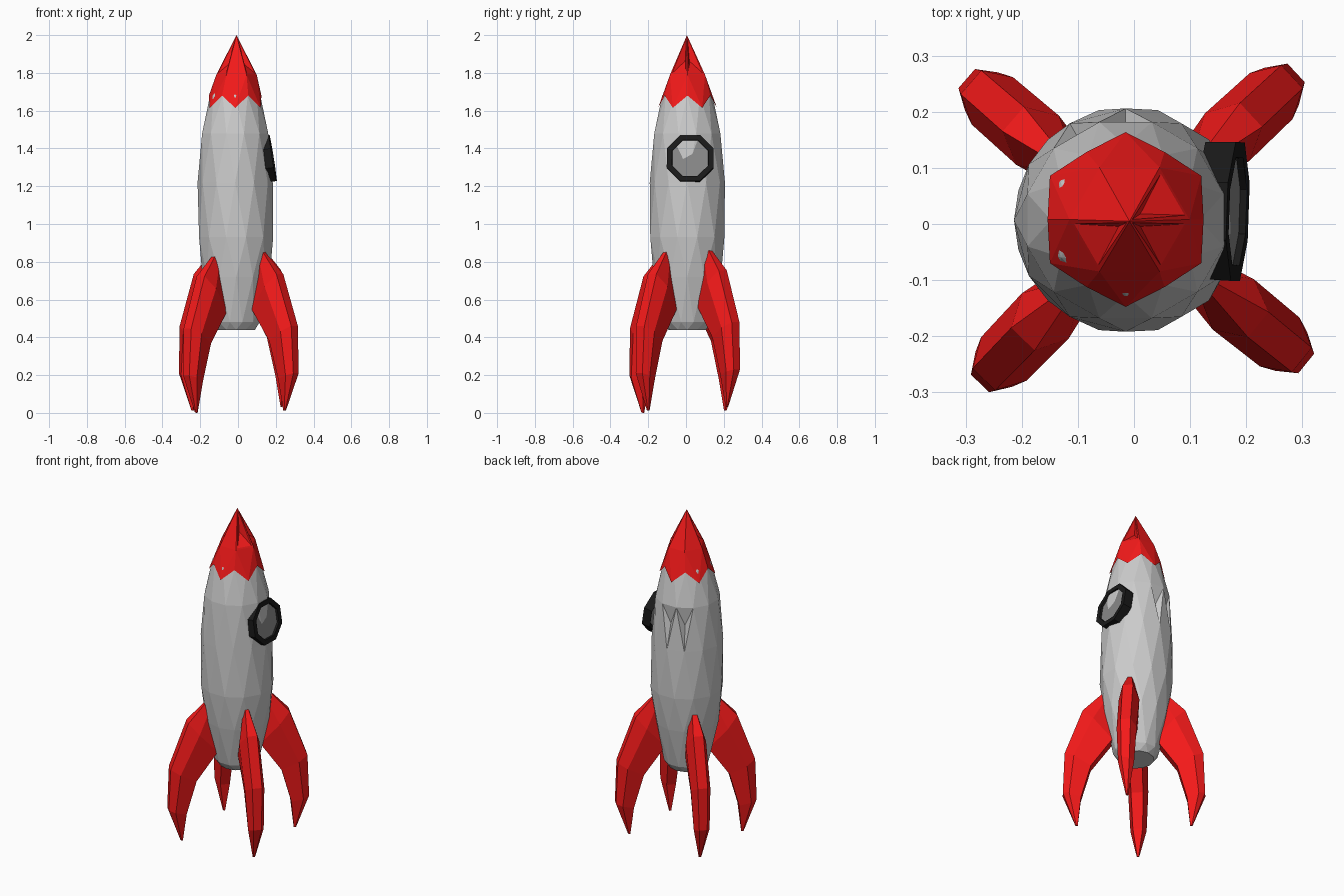
import bpy, bmesh, math
from mathutils import Vector, Matrix

if "Cube" in bpy.data.objects:
    bpy.data.objects.remove(bpy.data.objects["Cube"])


def paint(name, r, g, b):
    mat = bpy.data.materials.new(name)
    mat.diffuse_color = (r, g, b, 1)
    mat.use_nodes = True
    mat.node_tree.nodes["Principled BSDF"].inputs["Base Color"].default_value = mat.diffuse_color
    return mat


red = paint("red paint", 0.9, 0.01, 0.01)
black = paint("black rim", 0.01, 0.01, 0.01)
glass_grey = paint("glass grey", 0.25, 0.25, 0.25)


def finish(bm, name, mat=None):
    bmesh.ops.recalc_face_normals(bm, faces=bm.faces)
    mesh = bpy.data.meshes.new(name)
    bm.to_mesh(mesh)
    bm.free()
    obj = bpy.data.objects.new(name, mesh)
    bpy.context.collection.objects.link(obj)
    if mat:
        mesh.materials.append(mat)
    return obj


def ring(bm, cx, cy, z, r, n, turn=0.0):
    return [bm.verts.new((cx + r * math.cos(math.tau * (i + turn) / n),
                          cy + r * math.sin(math.tau * (i + turn) / n), z)) for i in range(n)]


# Hull: faceted rings, each turned half a step from the last
N = 12
profile = [(0.44, 0.10), (0.48, 0.128), (0.72, 0.178), (0.93, 0.203), (1.22, 0.199),
           (1.48, 0.181), (1.68, 0.133), (1.73, 0.10)]
bm = bmesh.new()
rings = [ring(bm, -0.01 - 0.005 * (z > 1), 0.007, z, r, N, 0.5 * (k % 2))
         for k, (z, r) in enumerate(profile)]
bm.faces.new(rings[0])
bm.faces.new(rings[-1])
for k, (a, b) in enumerate(zip(rings, rings[1:])):
    s = k % 2
    for i in range(N):
        j = (i + 1) % N
        if s == 0:
            bm.faces.new((a[i], a[j], b[i]))
            bm.faces.new((a[j], b[j], b[i]))
        else:
            bm.faces.new((a[i], a[j], b[j]))
            bm.faces.new((a[i], b[j], b[i]))
bmesh.ops.recalc_face_normals(bm, faces=bm.faces)
# Shallow dents on the rear of the hull
dents = []
for f in bm.faces:
    c = f.calc_center_median()
    if 1.22 < c.z < 1.48 and 85 < math.degrees(math.atan2(c.y, c.x)) < 125 and len(f.verts) == 3 \
            and c.z > 1.35:
        dents.append(f)
bmesh.ops.poke(bm, faces=dents, offset=-0.025)
finish(bm, "hull")

# Nose cone: six-sided tip, jagged lower edge, three hollowed facets
bm = bmesh.new()
tip = bm.verts.new((-0.008, 0.005, 2.0))
hexa = ring(bm, -0.008, 0.008, 1.79, 0.107, 6)
skirt = ring(bm, -0.015, 0.008, 1.68, 0.139, N)
for i, v in enumerate(skirt):
    if i % 2:
        v.co = Vector((-0.015, 0.008, 1.615)) + (v.co - Vector((-0.015, 0.008, 1.68))) * 1.12
hollow = []
for i in range(6):
    j = (i + 1) % 6
    f = bm.faces.new((tip, hexa[i], hexa[j]))
    if i in (0, 3, 5):
        hollow.append(f)
    bm.faces.new((hexa[i], skirt[2 * i], skirt[2 * i + 1]))
    bm.faces.new((hexa[i], skirt[2 * i + 1], hexa[j]))
    bm.faces.new((hexa[j], skirt[2 * i + 1], skirt[2 * j]))
bmesh.ops.recalc_face_normals(bm, faces=bm.faces)
bmesh.ops.inset_individual(bm, faces=hollow, thickness=0.014)
bmesh.ops.poke(bm, faces=hollow, offset=-0.035)
finish(bm, "nose_cone", red)

# Fins: curved faceted blades lofted through six-sided sections
# outer radius, outer z, inner radius, inner z, half width
stations = [(0.165, 0.865, 0.13, 0.74, 0.015), (0.285, 0.735, 0.12, 0.55, 0.058),
            (0.385, 0.46, 0.24, 0.38, 0.056), (0.395, 0.21, 0.295, 0.18, 0.045),
            (0.325, 0.015, 0.312, 0.012, 0.007)]


def fin(name, angle, drop):
    bm = bmesh.new()
    loops = []
    for ro, zo, ri, zi, w in stations:
        o, n = Vector((ro, 0, zo)), Vector((ri, 0, zi))
        m = o.lerp(n, 0.35)
        side = Vector((0, w, 0))
        pts = (o + side * 0.5, m + side, n + side * 0.6, n - side * 0.6, m - side, o - side * 0.5)
        loops.append([bm.verts.new(p) for p in pts])
    for a, b in zip(loops, loops[1:]):
        for i in range(6):
            j = (i + 1) % 6
            bm.faces.new((a[i], a[j], b[j], b[i]))
    bm.faces.new(loops[0])
    bm.faces.new(loops[-1])
    bm.transform(Matrix.Translation((0, 0, drop)) @ Matrix.Rotation(math.radians(angle), 4, 'Z'))
    finish(bm, name, red)


for name, angle, drop in (("fin_back_right", 43, 0.02), ("fin_back_left", 139, 0.0),
                          ("fin_front_left", 226, -0.012), ("fin_front_right", -39, 0.0)):
    fin(name, angle, drop)

# Porthole on the right side, tilted to follow the hull
place = (Matrix.Translation((0.185, 0.022, 1.35)) @ Matrix.Rotation(math.radians(-2), 4, 'Z')
         @ Matrix.Rotation(math.radians(81), 4, 'Y'))
bm = bmesh.new()
rim = [ring(bm, 0, 0, z, r, 8, 0.5) for z, r in
       ((-0.055, 0.132), (0, 0.134), (0, 0.104), (-0.03, 0.1))]
for a, b in zip(rim, rim[1:] + rim[:1]):
    for i in range(8):
        j = (i + 1) % 8
        bm.faces.new((a[i], a[j], b[j], b[i]))
bm.transform(place)
finish(bm, "porthole_rim", black)

bm = bmesh.new()
bm.faces.new(ring(bm, 0, 0, -0.012, 0.103, 8, 0.5))
bm.transform(place)
finish(bm, "porthole_glass", glass_grey)
